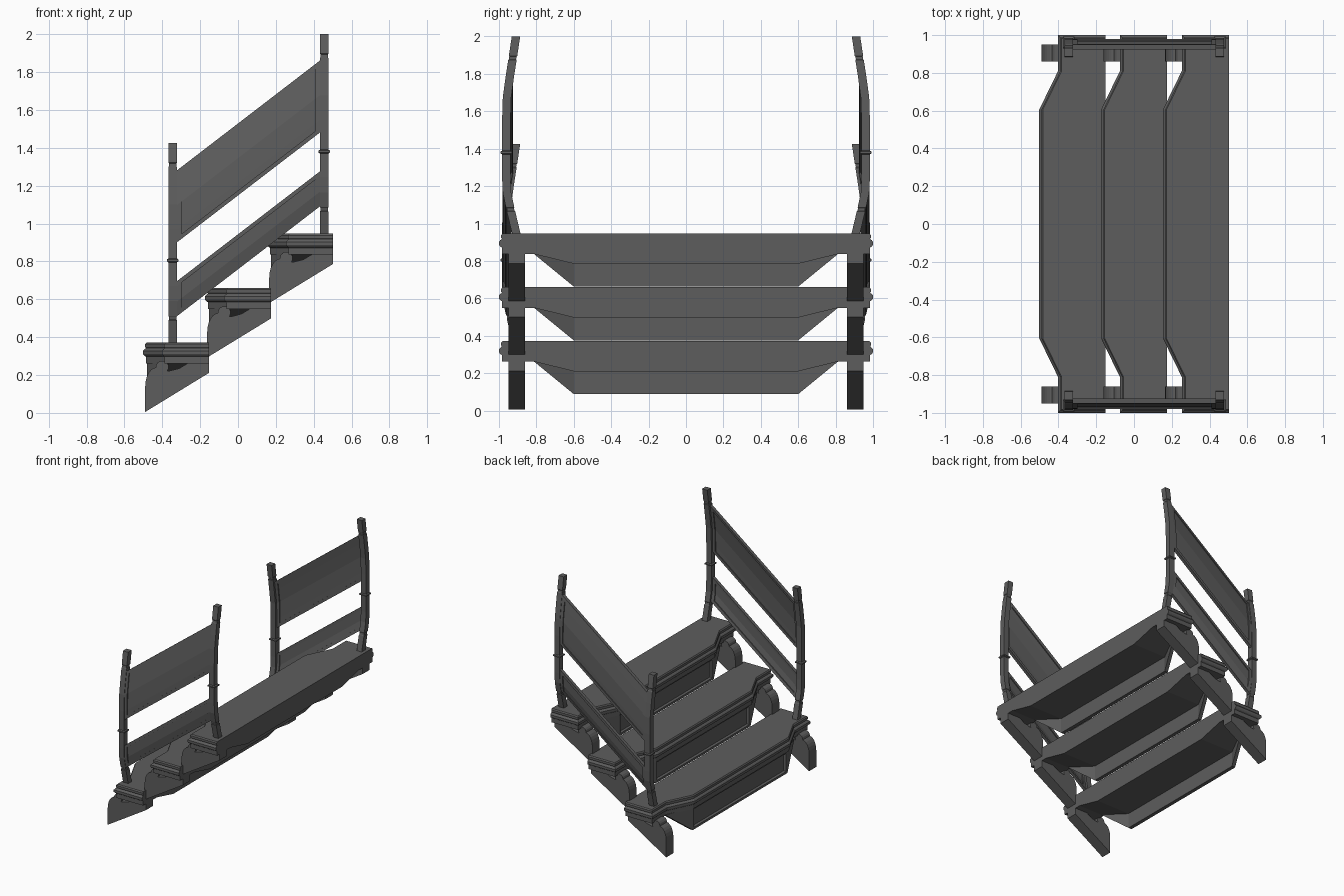
import bpy, bmesh, math

if "Cube" in bpy.data.objects:
    bpy.data.objects.remove(bpy.data.objects["Cube"])

mat = bpy.data.materials.new("dark grey")
mat.use_nodes = True
GREY = (0.11, 0.11, 0.11, 1)
mat.diffuse_color = GREY
mat.node_tree.nodes["Principled BSDF"].inputs["Base Color"].default_value = GREY

RUN, RISE = 0.3275, 0.2875   # offset from one step to the next
BACK = -0.152                # rear edge of the lowest step


def finish(bm, name, offset=(0, 0, 0)):
    bmesh.ops.translate(bm, verts=bm.verts, vec=offset)
    bmesh.ops.recalc_face_normals(bm, faces=bm.faces)
    me = bpy.data.meshes.new(name)
    bm.to_mesh(me)
    bm.free()
    me.materials.append(mat)
    ob = bpy.data.objects.new(name, me)
    bpy.context.scene.collection.objects.link(ob)


def loft(rings, name, offset=(0, 0, 0)):
    """Skin a stack of rings that all have the same point count, capped."""
    bm = bmesh.new()
    rows = [[bm.verts.new(p) for p in ring] for ring in rings]
    n = len(rows[0])
    for a, b in zip(rows, rows[1:]):
        for i in range(n):
            j = (i + 1) % n
            bm.faces.new((a[i], a[j], b[j], b[i]))
    bm.faces.new(rows[0])
    bm.faces.new(rows[-1])
    finish(bm, name, offset)


def hull(points):
    bm = bmesh.new()
    for p in points:
        bm.verts.new(p)
    bmesh.ops.convex_hull(bm, input=bm.verts)
    bmesh.ops.dissolve_limit(bm, angle_limit=0.01, verts=bm.verts, edges=bm.edges)
    bmesh.ops.recalc_face_normals(bm, faces=bm.faces)
    return bm


def both(points):
    return [(x, s * y, z) for x, y, z in points for s in (1, -1)]


def thick(points, t):
    return points + [(x + t, y, z) for x, y, z in points]


# Treads: moulded edge made by offsetting the outline at each height
def tread_ring(z, d):
    half = [(BACK, 0.988 + d), (-0.39 - d, 0.988 + d),
            (-0.39 - d, 0.81), (-0.49 - d, 0.605)]
    return [(x, y, z) for x, y in half] + [(x, -y, z) for x, y in reversed(half)]


MOULDING = [(0.262, -0.003), (0.297, -0.003), (0.303, 0.006), (0.312, 0.012),
            (0.328, 0.012), (0.337, 0.004), (0.342, -0.004), (0.348, 0),
            (0.363, 0), (0.372, -0.007)]

# Bracket outline: rounded nose, notch, then a curve sweeping up to the rear
NOSE = [(-0.43 - 0.06 * math.cos(a), 0.14 + 0.1 * math.sin(a))
        for a in (math.pi / 2 * i / 6 for i in range(7))]
SWEEP = [(-0.4, 0.22), (-0.36, 0.222), (-0.31, 0.235), (-0.26, 0.265)]
BRACKET = [(BACK, 0.265), (BACK, 0.212), (-0.49, 0.005)] + NOSE + SWEEP
SCROLL = [(-0.4 + 0.034 * math.cos(a), 0.242 + 0.034 * math.sin(a))
          for a in (math.tau * i / 14 for i in range(14))]


def build_step(k):
    n, at = k + 1, (k * RUN, 0, k * RISE)
    loft([tread_ring(z, d) for z, d in MOULDING], f"tread_{n}", at)

    # Riser board with a recessed front panel
    t, low, top = 0.03, 0.088, 0.268
    bm = hull(both(thick([(-0.48, 0.6, low), (-0.48, 0.6, top)], t)))
    panel = min(bm.faces, key=lambda f: f.calc_center_median().x)
    bmesh.ops.inset_region(bm, faces=[panel], thickness=0.025, depth=0)
    bmesh.ops.inset_region(bm, faces=[panel], thickness=0.004, depth=-0.02)
    finish(bm, f"riser_{n}", at)

    # Soffit box whose rear face drops below the tread
    bm = hull(both([(-0.46, 0.6, 0.21), (BACK, 0.6, 0.21),
                    (-0.37, 0.82, 0.264), (BACK, 0.82, 0.264)]))
    finish(bm, f"soffit_{n}", at)

    for s, side in ((1, "left"), (-1, "right")):
        # Folded riser wing
        wing = [(-0.48, 0.6 * s, low), (-0.48, 0.6 * s, top), (-0.39, 0.82 * s, top)]
        finish(hull(thick(wing, t)), f"riser_wing_{side}_{n}", at)
        # Bracket and its scroll
        for pts, part in ((BRACKET, "bracket"), (SCROLL, "bracket_scroll")):
            loft([[(x, s * y, z) for x, z in pts] for y in (0.86, 0.95)],
                 f"{part}_{side}_{n}", at)


for k in range(3):
    build_step(k)

# Bowed path of the railing: height above the tread, distance from the middle
BOW = [(0, 0.907), (0.13, 0.938), (0.22, 0.957), (0.3, 0.961), (0.6, 0.961),
       (0.73, 0.957), (0.84, 0.942), (0.93, 0.928), (1.055, 0.909)]


def bow(v):
    for (a, ya), (b, yb) in zip(BOW, BOW[1:]):
        if v <= b:
            return ya + (yb - ya) * (v - a) / (b - a)
    return BOW[-1][1]


def post(x, base, s, name):
    r = 0.0225
    rows = [(v, r) for v, _ in BOW if v not in (0.13, 0.93)]
    # Shallow grooves near both ends and a thin ring in the middle
    for g in (0.13, 0.94):
        rows += [(g - 0.012, r), (g - 0.008, r - 0.003),
                 (g + 0.008, r - 0.003), (g + 0.012, r)]
    rows += [(0.425, r), (0.43, 0.031), (0.44, 0.031), (0.445, r)]
    loft([[(x + i * w, s * (bow(v) + j * w), base + v)
           for i, j in ((-1, -1), (1, -1), (1, 1), (-1, 1))]
          for v, w in sorted(rows)], name)


def sheet(x0, x1, v0, v1, depth, s, name):
    """Sloping slab between the posts that follows the bow."""
    h = depth / 2
    rings = []
    for v in sorted({v0, v1} | {v for v, _ in BOW if v0 < v < v1}):
        y = bow(v) + 0.006
        rings.append([(x, s * (y + t), 0.573 + 0.768 * (x + 0.055) + v)
                      for x, t in ((x0, -h), (x1, -h), (x1, h), (x0, h))])
    loft(rings, name)


LEFT, RIGHT, BAR = -0.325, 0.435, 0.026
for s, side in ((1, "left"), (-1, "right")):
    post(-0.345, 0.37, s, f"lower_post_{side}")
    post(0.455, 0.945, s, f"upper_post_{side}")
    # Framed panels
    for v0, v1, part in ((0.143, 0.328, "low"), (0.533, 0.913, "high")):
        tag = f"{part}_panel_{side}"
        sheet(LEFT, RIGHT, v0 + 0.01, v1 - 0.01, 0.01, s, tag)
        sheet(LEFT, RIGHT, v0, v0 + BAR, 0.026, s, tag + "_bottom_bar")
        sheet(LEFT, RIGHT, v1 - BAR, v1, 0.026, s, tag + "_top_bar")
        sheet(LEFT, LEFT + BAR, v0 + BAR, v1 - BAR, 0.026, s, tag + "_front_bar")
        sheet(RIGHT - BAR, RIGHT, v0 + BAR, v1 - BAR, 0.026, s, tag + "_back_bar")
